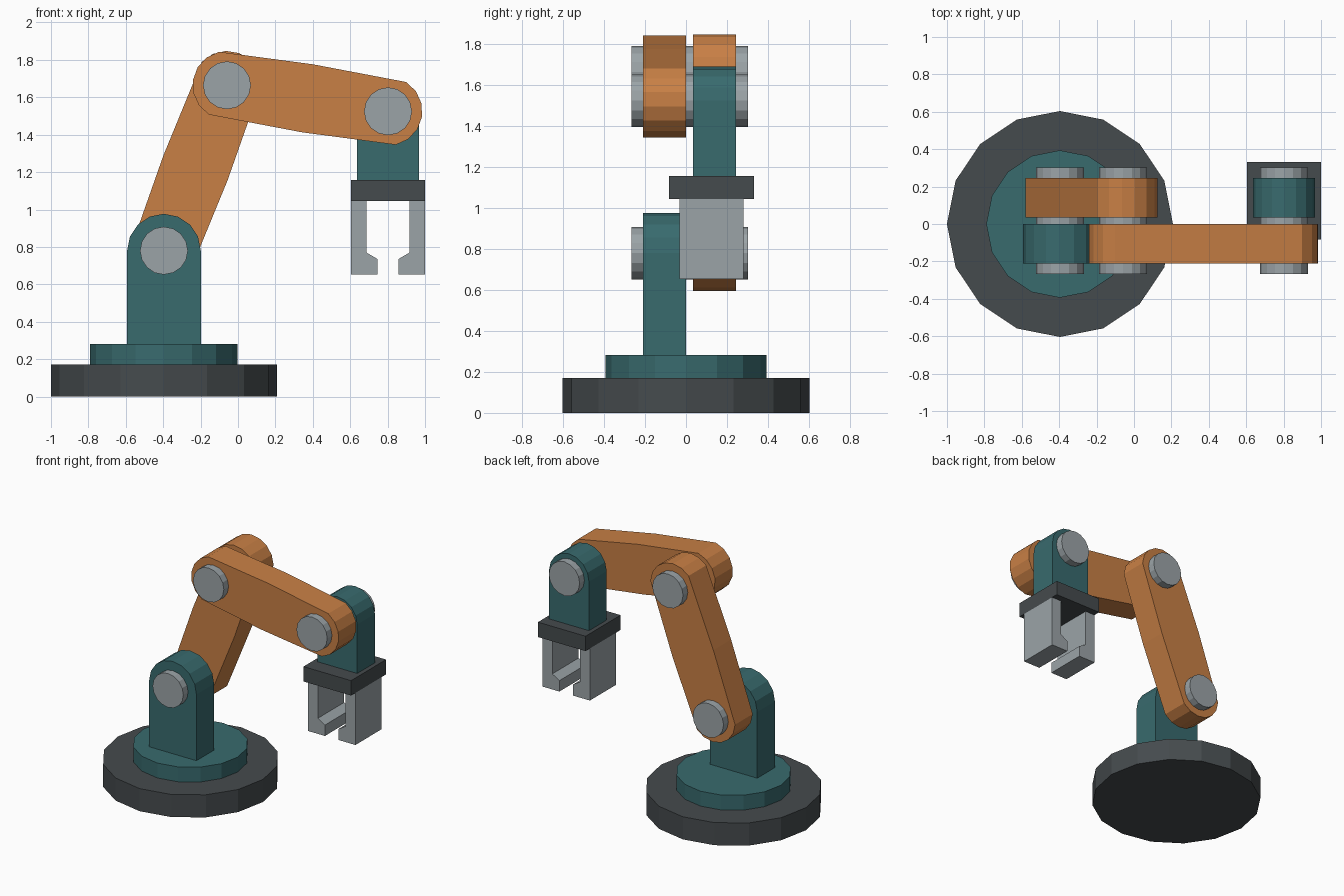
import bpy, bmesh
from math import pi, cos, sin, atan2, hypot

if "Cube" in bpy.data.objects:
    bpy.data.objects.remove(bpy.data.objects["Cube"])

SHOULDER, ELBOW, WRIST = (-0.396, 0.78), (-0.059, 1.664), (0.802, 1.525)
FRONT, BACK = (-0.21, 0.0), (0.035, 0.245)   # y ranges of the two link layers


def material(name, rgb):
    m = bpy.data.materials.new(name)
    m.diffuse_color = (*rgb, 1)
    m.use_nodes = True
    m.node_tree.nodes["Principled BSDF"].inputs["Base Color"].default_value = m.diffuse_color
    return m


DARK = material("dark_metal", (0.06, 0.07, 0.075))
TEAL = material("teal_paint", (0.04, 0.145, 0.155))
ORANGE = material("orange_paint", (0.58, 0.215, 0.06))
STEEL = material("steel", (0.33, 0.37, 0.39))


def prism(name, profile, y_range, mat):
    """Extrude an (x, z) profile along y."""
    bm = bmesh.new()
    face = bm.faces.new([bm.verts.new((x, y_range[0], z)) for x, z in profile])
    ext = bmesh.ops.extrude_face_region(bm, geom=[face])
    moved = [v for v in ext["geom"] if isinstance(v, bmesh.types.BMVert)]
    bmesh.ops.translate(bm, verts=moved, vec=(0, y_range[1] - y_range[0], 0))
    bmesh.ops.recalc_face_normals(bm, faces=bm.faces)
    mesh = bpy.data.meshes.new(name)
    bm.to_mesh(mesh)
    bm.free()
    mesh.materials.append(mat)
    obj = bpy.data.objects.new(name, mesh)
    bpy.context.collection.objects.link(obj)
    return obj


def arc(center, r, steps):
    return [(center[0] + r * cos(k * pi / 8), center[1] + r * sin(k * pi / 8))
            for k in range(steps)]


def disc(name, r, z0, z1, mat):
    bpy.ops.mesh.primitive_cylinder_add(vertices=16, radius=r, depth=z1 - z0,
                                        location=(SHOULDER[0], 0, (z0 + z1) / 2))
    obj = bpy.context.object
    obj.name = name
    obj.data.materials.append(mat)


def bracket(name, pivot, r, z0, y_range):
    """Upright plate with a half-round top."""
    profile = arc(pivot, r, 9) + [(pivot[0] - r, z0), (pivot[0] + r, z0)]
    prism(name, profile, y_range, TEAL)


def link(name, a, b, y_range, r=0.184):
    """Circle stretched apart along the line a-b, side points kept at the middle."""
    dx, dz = b[0] - a[0], b[1] - a[1]
    length, ang = hypot(dx, dz), atan2(dz, dx)
    mid = ((a[0] + b[0]) / 2, (a[1] + b[1]) / 2)
    profile = []
    for u, v in arc((0, 0), r, 16):
        if abs(u) > 1e-4:
            u += length / 2 if u > 0 else -length / 2
        profile.append((mid[0] + u * cos(ang) - v * sin(ang),
                        mid[1] + u * sin(ang) + v * cos(ang)))
    prism(name, profile, y_range, ORANGE)


# Base and turntable
disc("base", 0.604, 0, 0.17, DARK)
disc("turntable", 0.394, 0.17, 0.282, TEAL)

# Brackets and arm links
bracket("shoulder_bracket", SHOULDER, 0.197, 0.282, FRONT)
link("upper_arm", SHOULDER, ELBOW, BACK)
link("forearm", ELBOW, WRIST, FRONT)
bracket("wrist_bracket", WRIST, 0.166, 1.157, BACK)

# Joint pins
for name, pivot in (("shoulder", SHOULDER), ("elbow", ELBOW), ("wrist", WRIST)):
    prism(name + "_pin", arc(pivot, 0.128, 16), (-0.267, 0.302), STEEL)

# Gripper plate and mirrored fingers
x0, x1 = WRIST[0] - 0.198, WRIST[0] + 0.198
prism("gripper_plate", [(x0, 1.045), (x1, 1.045), (x1, 1.157), (x0, 1.157)],
      (-0.084, 0.332), DARK)
finger = [(-0.198, 1.045), (-0.198, 0.653), (-0.056, 0.653),
          (-0.056, 0.735), (-0.115, 0.77), (-0.115, 1.045)]
for side, s in (("left", 1), ("right", -1)):
    prism(side + "_finger", [(WRIST[0] + s * x, z) for x, z in finger],
          (-0.032, 0.28), STEEL)
